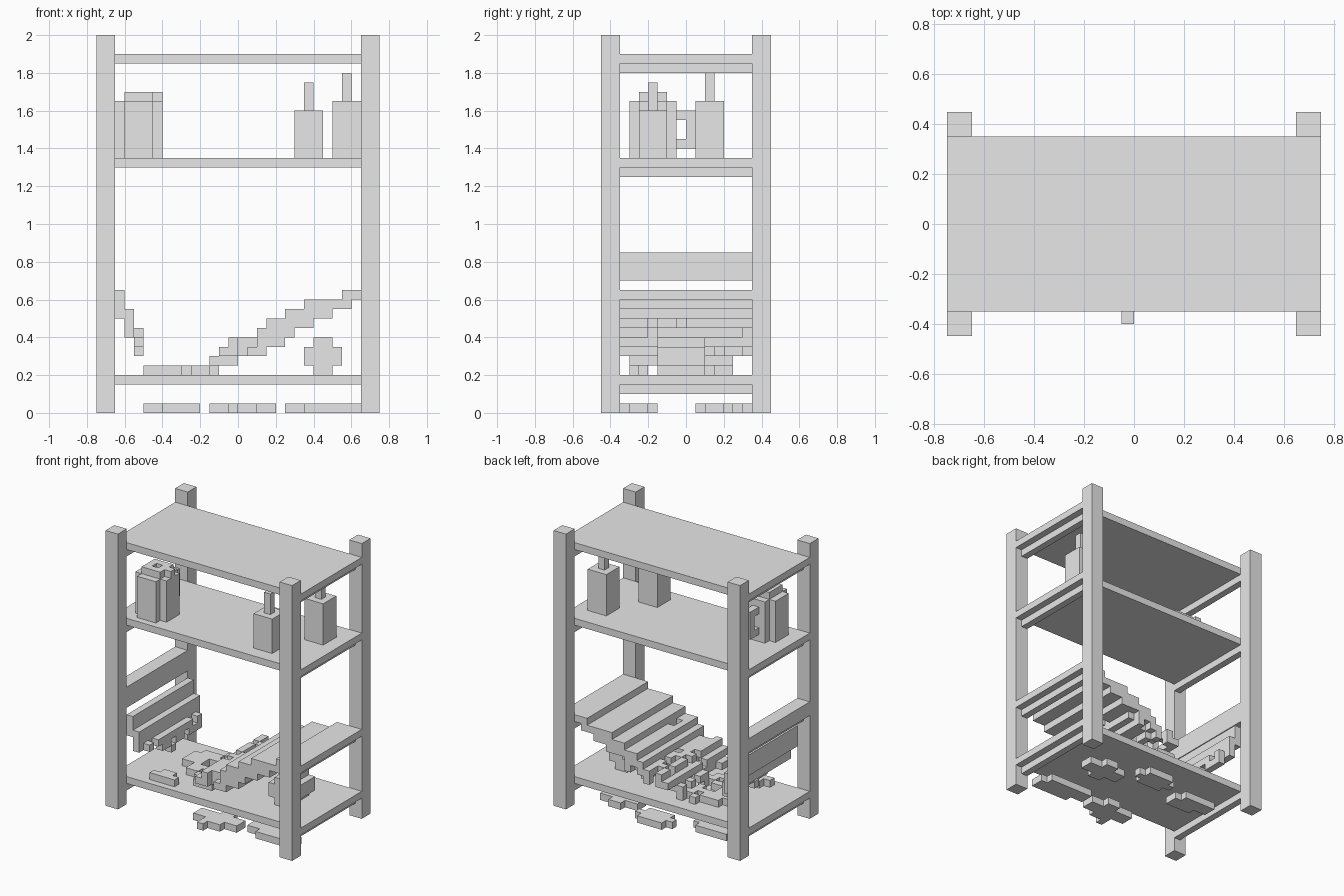
import bpy, bmesh, math, random

random.seed(7)
UNIT = 0.05  # everything sits on a grid of small cubes

old = bpy.data.objects.get("Cube")
if old:
    bpy.data.objects.remove(old, do_unlink=True)

GREY = (0.8, 0.8, 0.8, 1.0)
mat = bpy.data.materials.new("plain_grey")
mat.use_nodes = True
mat.diffuse_color = GREY
mat.node_tree.nodes["Principled BSDF"].inputs["Base Color"].default_value = GREY


def block(x, y, z):
    """Cells of a box given by its ranges in grid units."""
    return {(i, j, k) for i in range(*x) for j in range(*y) for k in range(*z)}


def solid(name, *parts):
    """Outer skin of the joined cells, with flat areas merged."""
    cells = set().union(*parts)
    bm = bmesh.new()
    verts = {}
    for cell in cells:
        for axis in range(3):
            b, c = (axis + 1) % 3, (axis + 2) % 3
            for side in (0, 1):
                beside = list(cell)
                beside[axis] += 2 * side - 1
                if tuple(beside) in cells:
                    continue
                loop = []
                for u, v in ((0, 0), (1, 0), (1, 1), (0, 1)):
                    p = list(cell)
                    p[axis] += side
                    p[b] += u
                    p[c] += v
                    p = tuple(p)
                    if p not in verts:
                        verts[p] = bm.verts.new([n * UNIT for n in p])
                    loop.append(verts[p])
                bm.faces.new(loop if side else loop[::-1])
    bmesh.ops.dissolve_limit(bm, angle_limit=math.radians(1),
                             verts=bm.verts, edges=bm.edges, delimit={'NORMAL'})
    mesh = bpy.data.meshes.new(name)
    bm.to_mesh(mesh)
    bm.free()
    mesh.materials.append(mat)
    obj = bpy.data.objects.new(name, mesh)
    bpy.context.collection.objects.link(obj)
    return obj


def torn(cells, chance):
    """Drop cells at random; chance depends on the cell."""
    return {c for c in sorted(cells) if random.random() >= chance(c)}


DEPTH = (-7, 7)
RIGHT_END, LEFT_END = (13, 15), (-15, -13)

# Corner posts
for side, xs in (("left", RIGHT_END), ("right", LEFT_END)):
    for place, ys in (("front", (-9, -7)), ("back", (7, 9))):
        solid(f"{place}_{side}_post", block(xs, ys, (0, 40)))

# Whole shelves with a rail under each end
for name, z in (("top", 37), ("middle", 26), ("bottom", 3)):
    solid(f"{name}_shelf", block((-15, 15), DEPTH, (z, z + 1)))
    for side, xs in (("left", (13, 14)), ("right", (-14, -13))):
        solid(f"{name}_{side}_rail", block(xs, DEPTH, (z - 1, z)))

# Long half of the broken shelf: steps from its end down to the bottom shelf
spans = [(-5, -2), (-3, 0), (-2, 3), (-1, 5), (2, 6), (3, 8), (5, 10), (7, 12), (11, 15)]
steps = set()
for i, span in enumerate(spans):
    ys = (-5, 5) if i == 0 else (-6, 5) if i == 1 else DEPTH
    steps |= block(span, ys, (4 + i, 5 + i))
solid("broken_shelf_long_half",
      torn(steps, lambda c: 0 if c[1] == -6 and c[2] > 4 else max(0, 0.42 - 0.07 * (c[2] - 4))))
solid("broken_shelf_left_rail", block((13, 14), DEPTH, (11, 12)))

# Short half of the broken shelf, hanging steeply
solid("broken_shelf_stub", block(LEFT_END, DEPTH, (15, 17)))
solid("broken_shelf_right_rail", block((-14, -13), DEPTH, (14, 15)))
hanging = block((-13, -12), DEPTH, (10, 13)) | block((-12, -11), DEPTH, (8, 11))
ragged = block((-11, -10), (-6, 6), (6, 9))
solid("broken_shelf_short_half", hanging,
      torn(ragged, lambda c: 0.2 + 0.15 * (8 - c[2])))

# Splinters on the bottom shelf
solid("front_shelf_splinter", block((-10, -6), (-6, -5), (4, 5)),
      block((-9, -7), (-5, -4), (4, 5)))
solid("middle_shelf_splinter", block((-9, -6), (0, 3), (4, 5)),
      block((-8, -5), (2, 4), (4, 5)), block((-7, -5), (-2, 0), (4, 5)))

# Splinters on the ground
ground = (0, 1)
solid("front_left_splinter", block((5, 12), (-5, -3), ground),
      block((7, 13), (-6, -4), ground))
solid("front_splinter", block((-3, 4), (-6, -4), ground),
      block((-1, 0), (-8, -6), ground), block((0, 2), (-7, -3), ground))
solid("back_left_splinter", block((5, 11), (2, 4), ground),
      block((7, 9), (1, 5), ground))
solid("back_splinter", block((-2, 4), (5, 6), ground),
      block((-1, 3), (4, 7), ground))
solid("back_right_splinter", block((-10, -5), (3, 5), ground),
      block((-8, -4), (2, 4), ground))

# Bottles on the middle shelf
for name, x, y, top in (("front", 6, -5, 32), ("back", 10, 1, 33)):
    solid(f"{name}_bottle", block((x, x + 3), (y, y + 3), (27, top)),
          block((x + 1, x + 2), (y + 1, y + 2), (top, top + 3)))

# Jug with open rim, spout and handle
body = block((-13, -8), (-5, -2), (27, 33)) | block((-12, -9), (-6, -1), (27, 33))
rim = block((-12, -9), (-5, -2), (33, 34)) | block((-9, -8), (-4, -3), (33, 34))
hollow = block((-11, -10), (-4, -3), (30, 34))
handle = block((-11, -10), (-1, 1), (28, 32)) - block((-11, -10), (-1, 0), (29, 31))
solid("jug", (body | rim) - hollow, handle)

# Fallen round pot lying on the bottom shelf
solid("fallen_pot", block((7, 11), (-3, 2), (5, 7)), block((8, 10), (-3, 2), (4, 8)))
